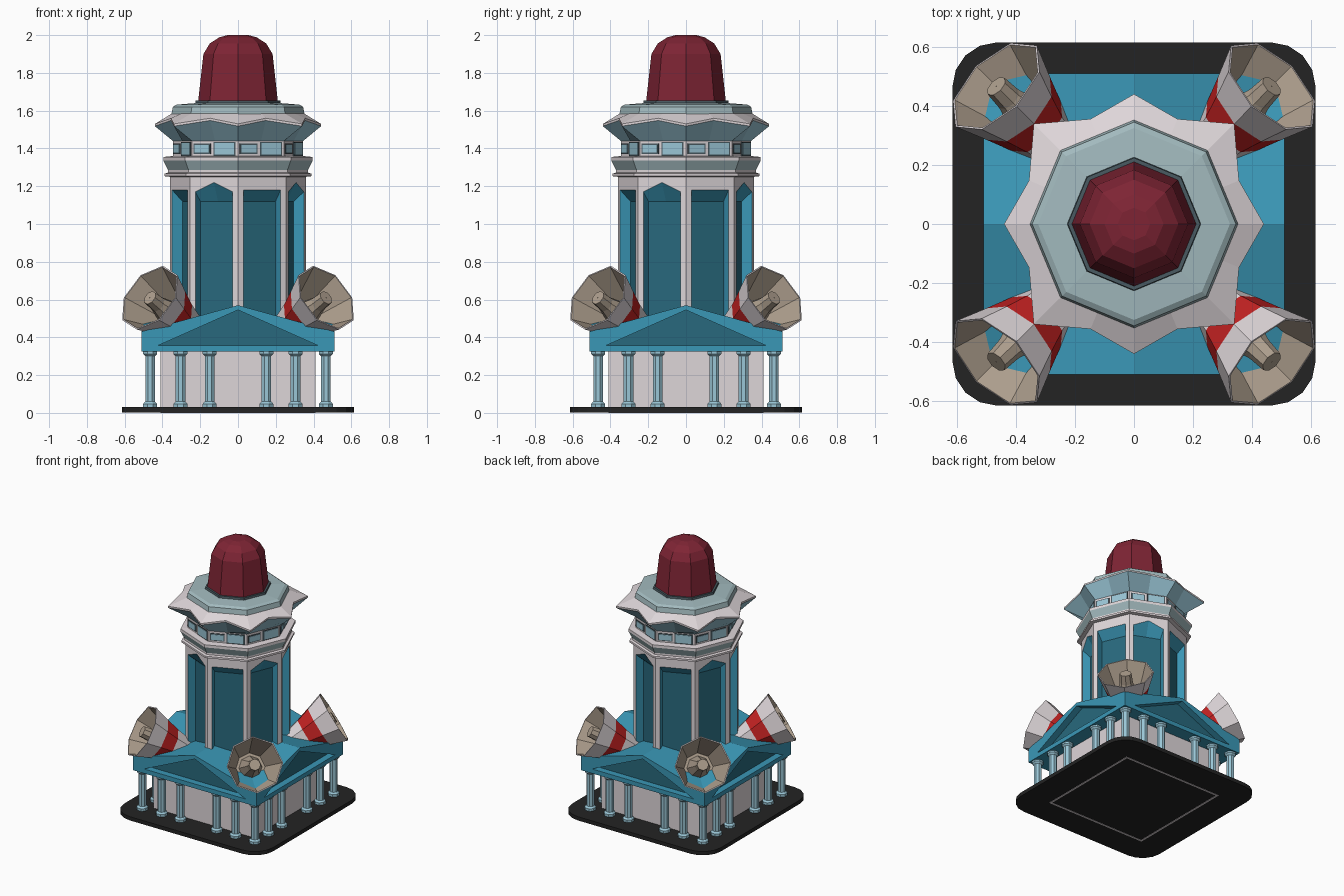
import bpy, bmesh, math
from mathutils import Vector, Matrix

if "Cube" in bpy.data.objects:
    bpy.data.objects.remove(bpy.data.objects["Cube"])


def mat(name, hexcol):
    m = bpy.data.materials.new(name)
    c = [int(hexcol[i:i + 2], 16) / 255 for i in (0, 2, 4)]
    m.diffuse_color = [((v + .055) / 1.055) ** 2.4 if v > .04 else v / 12.92 for v in c] + [1]
    m.use_nodes = True
    m.node_tree.nodes["Principled BSDF"].inputs["Base Color"].default_value = m.diffuse_color
    return m


WHITE = mat("off_white", "DED6D9")
TEAL = mat("teal", "3A97B6")
DARK = mat("dark_teal", "28697D")
BLUE = mat("light_blue", "9AC6D6")
GREY = mat("blue_grey", "A2BABE")
MAROON = mat("maroon", "7E2434")
RED = mat("red", "C42222")
BEIGE = mat("beige", "AD9E8D")
BLACK = mat("black", "232323")
TRIM = mat("slate_trim", "4A5B62")


def build(name, verts, faces, mats, idx=None, matrix=None):
    """Make a flat-shaded object; idx gives a material slot per face."""
    bm = bmesh.new()
    vs = [bm.verts.new(v) for v in verts]
    for i, f in enumerate(faces):
        face = bm.faces.new([vs[j] for j in f])
        face.material_index = idx[i] if idx else 0
    bmesh.ops.remove_doubles(bm, verts=bm.verts, dist=1e-5)
    bmesh.ops.recalc_face_normals(bm, faces=bm.faces)
    me = bpy.data.meshes.new(name)
    bm.to_mesh(me)
    bm.free()
    for m in mats:
        me.materials.append(m)
    ob = bpy.data.objects.new(name, me)
    if matrix:
        ob.matrix_world = matrix
    bpy.context.collection.objects.link(ob)
    return ob


def loft(name, rings, mats, idx=None, matrix=None):
    """Skin a list of equal-length point rings; idx is per band."""
    n = len(rings[0])
    verts = [p for r in rings for p in r]
    faces, fi = [], []
    for k in range(len(rings) - 1):
        for i in range(n):
            j = (i + 1) % n
            faces.append((k * n + i, k * n + j, k * n + n + j, k * n + n + i))
            fi.append(idx[k] if idx else 0)
    return build(name, verts, faces, mats, fi, matrix)


def lathe(name, profile, mats, idx=None, matrix=None, n=8, phase=0):
    rings = [[(max(r, 1e-3) * math.cos(phase + math.tau * i / n),
               max(r, 1e-3) * math.sin(phase + math.tau * i / n), z) for i in range(n)]
             for r, z in profile]
    return loft(name, rings, mats, idx, matrix)


def square(h, z):
    return [(-h, -h, z), (h, -h, z), (h, h, z), (-h, h, z)]


# Rounded ground plate
outline = []
for q in range(4):
    for s in range(5):
        a = math.pi / 2 * (q + s / 4)
        cx, cy = [(1, 1), (-1, 1), (-1, -1), (1, -1)][q]
        outline.append((cx * .465 + .15 * math.cos(a), cy * .465 + .15 * math.sin(a)))
n = len(outline)
build("ground_plate", [(x, y, z) for z in (.002, .03) for x, y in outline],
      [tuple(range(n))[::-1], tuple(range(n, 2 * n))] +
      [(i, (i + 1) % n, n + (i + 1) % n, n + i) for i in range(n)], [BLACK])

# Hall walls, with the rim that shows under the plate
loft("hall_walls", [square(.395, .3), square(.395, 0), square(.41, 0), square(.41, .34)], [WHITE])

# Columns around the hall
steps = (-.465, -.305, -.15, .15, .305, .465)
for x in steps:
    for y in steps:
        if max(abs(x), abs(y)) > .46:
            lathe("column", [(0, .03), (.04, .03), (.04, .048), (.028, .06), (.028, .3),
                             (.04, .312), (.04, .332), (0, .332)], [BLUE],
                  matrix=Matrix.Translation((x, y, 0)), phase=math.pi / 8)

# Cross-gabled roof with four sunken pediments
verts, faces, idx = [], [], []
E, F = .51, -.51
quarter = [(-E, F, .325), (E, F, .325), (E, F, .43), (0, F, .57), (-E, F, .43),
           (-.42, F, .358), (.42, F, .358), (0, F, .545),
           (-.42, F + .05, .358), (.42, F + .05, .358), (0, F + .05, .545),
           (0, 0, .57), (0, 0, .325)]
qfaces = [(0, 1, 6, 5), (1, 2, 6), (2, 3, 7, 6), (3, 4, 5, 7), (4, 0, 5),
          (5, 6, 9, 8), (6, 7, 10, 9), (7, 5, 8, 10), (8, 9, 10),
          (2, 11, 3), (4, 3, 11), (0, 12, 1)]
for q in range(4):
    rot = Matrix.Rotation(q * math.pi / 2, 3, 'Z')
    b = len(verts)
    verts += [rot @ Vector(p) for p in quarter]
    faces += [tuple(b + i for i in f) for f in qfaces]
    idx += [1 if f == (8, 9, 10) else 0 for f in qfaces]
build("gabled_roof", verts, faces, [TEAL, DARK], idx)

# Octagonal tower: each side has a deep panel, alternately flat and pointed on top
R = .36
A, W = R * math.cos(math.pi / 8), R * math.sin(math.pi / 8)
verts, faces, idx = [], [], []
for k in range(8):
    sh, apex = (1.17, 1.22) if k % 2 else (1.18, 1.18)
    side = [(-W, .3, 0), (W, .3, 0), (W, 1.25, 0), (-W, 1.25, 0),
            (-.107, .3, 0), (.107, .3, 0), (.107, sh, 0), (0, apex, 0), (-.107, sh, 0),
            (-.1, .3, .055), (.1, .3, .055), (.1, 1.12, .055), (0, 1.12, .055), (-.1, 1.12, .055)]
    rot = Matrix.Rotation(math.pi / 8 + k * math.pi / 4, 3, 'Z')
    b = len(verts)
    verts += [rot @ Vector((A - d, u, z)) for u, z, d in side]
    for f, m in [((0, 4, 8, 3), 0), ((5, 1, 2, 6), 0), ((3, 8, 7, 6, 2), 0),
                 ((4, 9, 13, 8), 1), ((10, 5, 6, 11), 1), ((8, 13, 12, 7), 1),
                 ((7, 12, 11, 6), 1), ((9, 10, 11, 12, 13), 2)]:
        faces.append(tuple(b + i for i in f))
        idx.append(m)
build("tower", verts, faces, [WHITE, TEAL, DARK], idx)

# Ledges and window band
lathe("ledges", [(.3, 1.24), (.36, 1.25), (.388, 1.253), (.388, 1.267), (.37, 1.272), (.37, 1.285),
                 (.395, 1.335), (.395, 1.355), (.345, 1.36), (.345, 1.45)],
      [WHITE, GREY], [0, 0, 0, 0, 0, 1, 0, 0, 0])

# Windows: framed plates, two on each side
AB = .345 * math.cos(math.pi / 8)
for k in range(8):
    rot = Matrix.Rotation(math.pi / 8 + k * math.pi / 4, 4, 'Z')
    for u0, u1, z0, z1 in ((-.115, -.03, 1.378, 1.418), (.0, .112, 1.368, 1.428)):
        for name, g, d, m in (("window_frame", .007, .004, TRIM), ("window_pane", 0, .007, BLUE)):
            loft(name, [[(AB + o, u0 - g, z0 - g), (AB + o, u1 + g, z0 - g),
                         (AB + o, u1 + g, z1 + g), (AB + o, u0 - g, z1 + g)] for o in (0, d)],
                 [m], matrix=rot)
            build(name + "_front", [(AB + d, u0 - g, z0 - g), (AB + d, u1 + g, z0 - g),
                                    (AB + d, u1 + g, z1 + g), (AB + d, u0 - g, z1 + g)],
                  [(0, 1, 2, 3)], [m], matrix=rot)


# Wavy brim: tips on the octagon corners, shallow hollows between
def ring16(r, z, tip=None, dz=0):
    pts = []
    for i in range(16):
        a = i * math.pi / 8
        if tip:
            rr, zz = [(.44, 1.53), (.385, 1.56), (.48, 1.53), (.385, 1.56)][i % 4]
            zz += dz
        else:
            rr, zz = r * (math.cos(math.pi / 8) if i % 2 else 1), z
        pts.append((rr * math.cos(a), rr * math.sin(a), zz))
    return pts


loft("wavy_brim", [ring16(.345, 1.44), ring16(0, 0, True, -.012), ring16(0, 0, True),
                   ring16(.35, 1.585)], [BLUE, WHITE], [0, 1, 1])

# Cap roof, trim ring and dome
lathe("cap_roof", [(.355, 1.57), (.345, 1.62), (.325, 1.632), (.2, 1.642)], [GREY])
lathe("dome_trim", [(.228, 1.63), (.224, 1.655), (.19, 1.655)], [TRIM])
lathe("dome", [(.212, 1.64), (.183, 1.9), (.15, 1.955), (.1, 1.988), (.055, 2.0), (0, 2.0)], [MAROON])

# Four megaphones on the corners, tilted upward
for q in range(4):
    a = math.pi / 4 + q * math.pi / 2
    t = math.radians(30)
    d = Vector((math.cos(a) * math.cos(t), math.sin(a) * math.cos(t), math.sin(t)))
    place = Matrix.Translation((.66 * math.cos(a), .66 * math.sin(a), .61)) @ \
        d.to_track_quat('Z', 'Y').to_matrix().to_4x4()
    lathe("megaphone", [(0, -.4), (.075, -.4), (.118, -.22), (.152, -.12), (.195, 0), (.187, 0),
                        (.1, -.2), (.08, -.2), (.045, -.07), (.04, 0), (0, 0)],
          [WHITE, RED, BEIGE], [0, 0, 1, 0, 0, 2, 2, 2, 2, 2], place)
